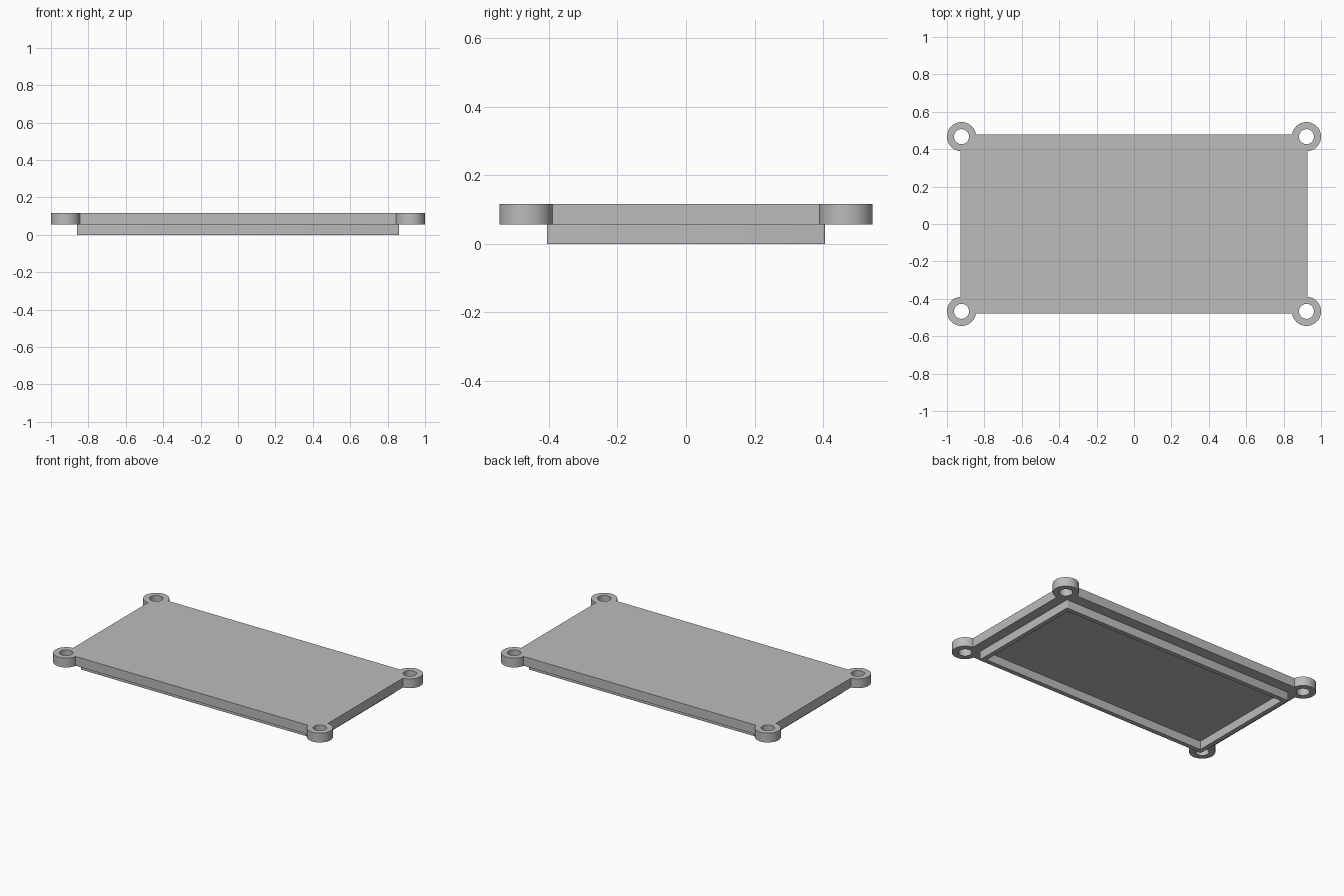
import bpy
import bmesh
from math import radians

cube = bpy.data.objects.get("Cube")
if cube:
    bpy.data.objects.remove(cube, do_unlink=True)

# Dimensions
STEP, TOP = 0.056, 0.117            # underside of the plate, top of the plate
PLATE_X, PLATE_Y = 0.927, 0.479     # half sizes
RIM_X, RIM_Y, RIM_WALL = 0.861, 0.406, 0.03
LUG_X, LUG_Y, LUG_R, HOLE_R = 0.922, 0.467, 0.078, 0.04

grey = bpy.data.materials.new("grey plastic")
grey.use_nodes = True
colour = (0.5, 0.5, 0.5, 1)
grey.diffuse_color = colour
grey.node_tree.nodes["Principled BSDF"].inputs["Base Color"].default_value = colour


def box(name, hx, hy, z0, z1, corner=0.0):
    """Box with half sizes hx, hy and optionally rounded upright edges."""
    bm = bmesh.new()
    bmesh.ops.create_cube(bm, size=1)
    for v in bm.verts:
        v.co = (v.co.x * 2 * hx, v.co.y * 2 * hy, z0 if v.co.z < 0 else z1)
    if corner:
        upright = [e for e in bm.edges
                   if abs(e.verts[0].co.z - e.verts[1].co.z) > 0.01]
        bmesh.ops.bevel(bm, geom=upright, offset=corner, segments=4,
                        profile=0.5, affect='EDGES')
    return finish(name, bm)


def cylinder(name, x, y, r, z0, z1):
    bm = bmesh.new()
    bmesh.ops.create_cone(bm, cap_ends=True, segments=64, radius1=r,
                          radius2=r, depth=z1 - z0)
    bmesh.ops.translate(bm, verts=bm.verts, vec=(x, y, (z0 + z1) / 2))
    return finish(name, bm)


def finish(name, bm):
    mesh = bpy.data.meshes.new(name)
    bm.to_mesh(mesh)
    bm.free()
    mesh.materials.append(grey)
    ob = bpy.data.objects.new(name, mesh)
    bpy.context.collection.objects.link(ob)
    return ob


def activate(ob):
    bpy.ops.object.select_all(action='DESELECT')
    ob.select_set(True)
    bpy.context.view_layer.objects.active = ob


def combine(ob, other, operation):
    """Apply a boolean and remove the helper."""
    activate(ob)
    mod = ob.modifiers.new("combine", 'BOOLEAN')
    mod.operation, mod.solver, mod.object = operation, 'EXACT', other
    bpy.ops.object.modifier_apply(modifier=mod.name)
    bpy.data.objects.remove(other, do_unlink=True)


# Cover plate with a round screw lug at each corner
plate = box("cover_plate", PLATE_X, PLATE_Y, STEP, TOP)
corners = [(sx * LUG_X, sy * LUG_Y) for sx in (-1, 1) for sy in (-1, 1)]
for x, y in corners:
    combine(plate, cylinder("lug", x, y, LUG_R, STEP, TOP), 'UNION')
for x, y in corners:
    combine(plate, cylinder("screw_hole", x, y, HOLE_R, STEP - 0.1, TOP + 0.1),
            'DIFFERENCE')

# Locating rim under the plate
rim = box("locating_rim", RIM_X, RIM_Y, 0, STEP, corner=0.006)
combine(rim, box("rim_opening", RIM_X - RIM_WALL, RIM_Y - RIM_WALL, -0.1, 0.2),
        'DIFFERENCE')

for ob in (plate, rim):
    activate(ob)
    bpy.ops.object.shade_smooth_by_angle(angle=radians(30))
